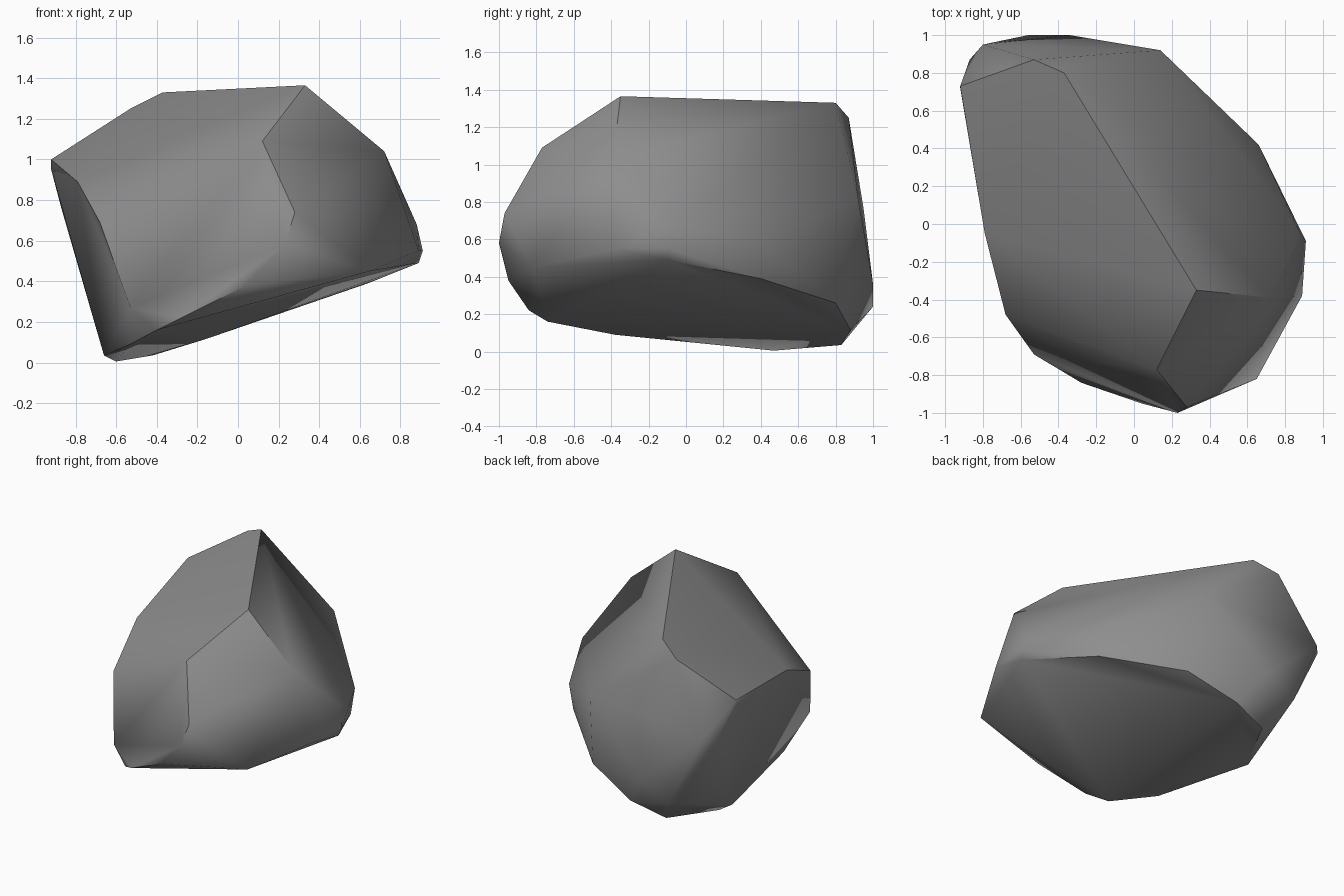
import bpy
import bmesh
import math

# Remove the default object
default_object = bpy.data.objects.get("Cube")
if default_object:
    bpy.data.objects.remove(default_object, do_unlink=True)

# Corner points of the boulder, grouped by region
crown = [
    (.33, -.35, 1.365), (-.37, .8, 1.33), (-.53, .87, 1.25),
    (.72, -.39, 1.04), (.12, -.77, 1.09),
]
left_flank = [
    (.88, -.05, .68), (.91, -.09, .55), (.89, -.1, .49),
    (.89, -.38, .55), (.66, .42, .58), (.64, .4, .39),
]
front_face = [
    (.28, -.97, .74), (.23, -1, .58), (.04, -.95, .38),
    (-.28, -.84, .22), (-.53, -.69, .27), (.65, -.82, .45),
    (-.4, -.74, .16),
]
right_flank = [
    (-.68, -.48, .69), (-.79, -.05, .89), (-.92, .73, 1),
    (-.92, .72, .95), (-.87, .87, .76),
]
back_face = [
    (.14, .92, .82), (-.34, 1, .36), (-.56, 1, .24), (-.8, .95, .76),
]
underside = [
    (-.6, .47, .005), (-.66, .4, .035), (-.42, .83, .035),
    (-.53, -.38, .09), (-.16, .88, .115), (.2, .8, .26),
]

# One plain grey stone material
stone_color = (.27, .27, .27, 1)
stone = bpy.data.materials.new("grey stone")
stone.diffuse_color = stone_color
stone.use_nodes = True
shader = next(n for n in stone.node_tree.nodes if n.type == "BSDF_PRINCIPLED")
shader.inputs["Base Color"].default_value = stone_color
shader.inputs["Roughness"].default_value = .9

# Chiselled boulder: convex skin stretched over the corner points
bm = bmesh.new()
for region in (crown, left_flank, front_face, right_flank, back_face, underside):
    for corner in region:
        bm.verts.new(corner)
hull = bmesh.ops.convex_hull(bm, input=bm.verts[:])
unused = [e for e in hull["geom_interior"] if isinstance(e, bmesh.types.BMVert)]
bmesh.ops.delete(bm, geom=unused, context="VERTS")

# Merge nearly level triangles into broad facets
bmesh.ops.dissolve_limit(
    bm, angle_limit=math.radians(3), verts=bm.verts[:], edges=bm.edges[:]
)
bmesh.ops.recalc_face_normals(bm, faces=bm.faces[:])

mesh = bpy.data.meshes.new("boulder")
bm.to_mesh(mesh)
bm.free()
mesh.materials.append(stone)

boulder = bpy.data.objects.new("boulder", mesh)
bpy.context.scene.collection.objects.link(boulder)

# Soft shading over the worn surfaces, crisp at the steep breaks
bpy.ops.object.select_all(action="DESELECT")
boulder.select_set(True)
bpy.context.view_layer.objects.active = boulder
bpy.ops.object.shade_smooth_by_angle(angle=math.radians(50))
